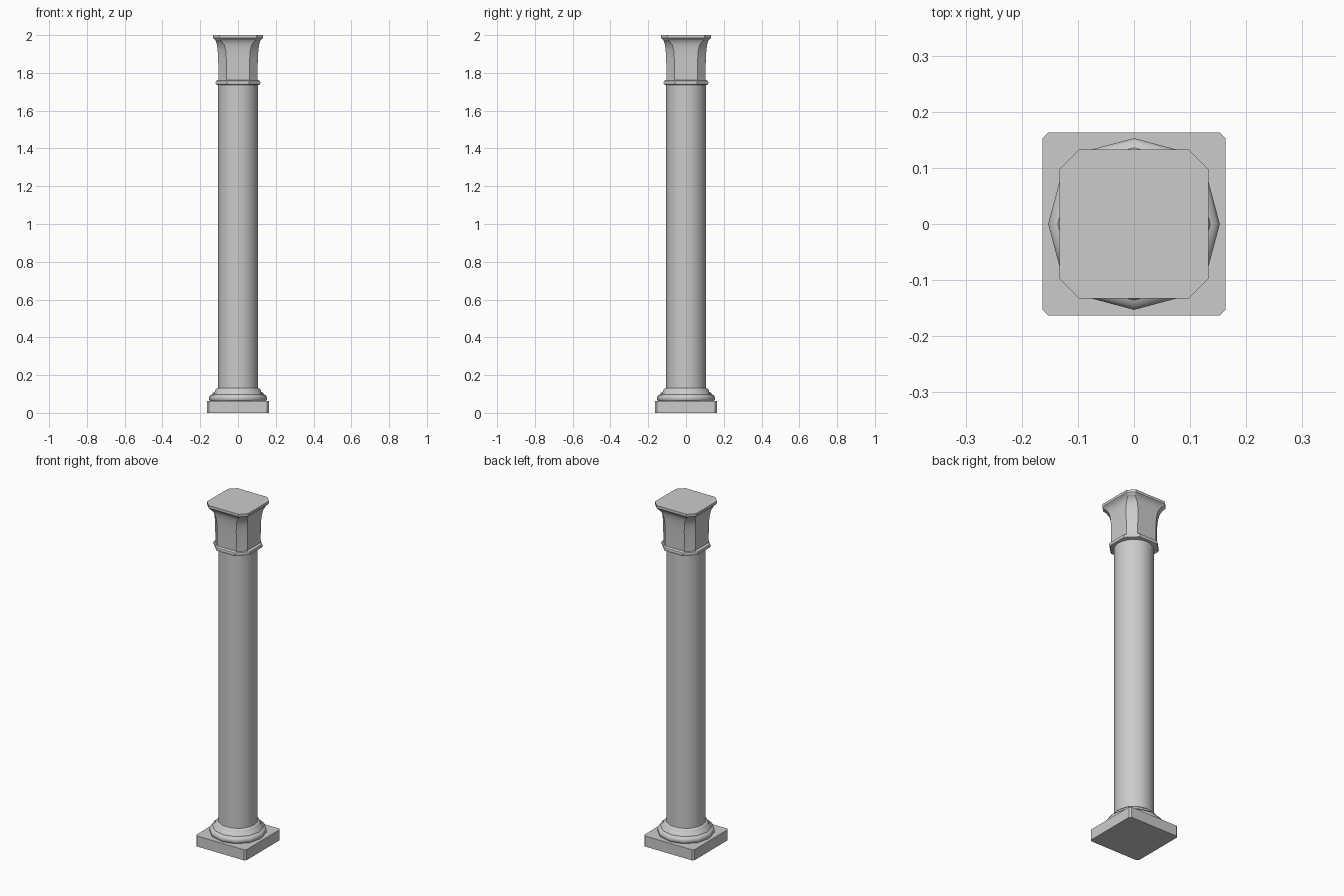
import bpy, bmesh, math

cube = bpy.data.objects.get("Cube")
if cube:
    bpy.data.objects.remove(cube, do_unlink=True)

stone = bpy.data.materials.new("grey_stone")
stone.use_nodes = True
GREY = (0.6, 0.6, 0.6, 1)
stone.diffuse_color = GREY
stone.node_tree.nodes["Principled BSDF"].inputs["Base Color"].default_value = GREY


def round_ring(radius, z, sides):
    steps = [2 * math.pi * i / sides for i in range(sides)]
    return [(radius * math.cos(a), radius * math.sin(a), z) for a in steps]


def clipped_square(half, edge, z):
    # Square with its corners cut; edge is half the length of each straight side
    ring = []
    for k in range(4):
        c, s = round(math.cos(k * math.pi / 2)), round(math.sin(k * math.pi / 2))
        for x, y in ((half, -edge), (half, edge)):
            ring.append((c * x - s * y, s * x + c * y, z))
    return ring


def loft(name, rings, smooth_angle=None):
    # Skin a stack of rings and cap both ends
    bm = bmesh.new()
    loops = [[bm.verts.new(p) for p in ring] for ring in rings]
    for low, high in zip(loops, loops[1:]):
        n = len(low)
        for i in range(n):
            j = (i + 1) % n
            bm.faces.new((low[i], low[j], high[j], high[i]))
    bm.faces.new(loops[0][::-1])
    bm.faces.new(loops[-1])
    mesh = bpy.data.meshes.new(name)
    bm.to_mesh(mesh)
    bm.free()
    obj = bpy.data.objects.new(name, mesh)
    bpy.context.collection.objects.link(obj)
    mesh.materials.append(stone)
    if smooth_angle:
        bpy.ops.object.select_all(action='DESELECT')
        obj.select_set(True)
        bpy.context.view_layer.objects.active = obj
        bpy.ops.object.shade_smooth_by_angle(angle=math.radians(smooth_angle))
    return obj


# Square plinth with clipped corners
loft("plinth", [clipped_square(0.163, 0.153, z) for z in (0, 0.062)])

# Twelve-sided moulded base
base = [(0.146, 0.062), (0.153, 0.07), (0.153, 0.083), (0.147, 0.094),
        (0.136, 0.098), (0.134, 0.105), (0.123, 0.111), (0.12, 0.123), (0.108, 0.133)]
loft("base_moulding", [round_ring(r, z, 12) for r, z in base], 50)

# Round shaft
loft("shaft", [round_ring(0.105, z, 24) for z in (0.06, 1.75)], 40)

# Octagonal collar
collar = [(0.106, 1.735), (0.116, 1.739), (0.119, 1.748), (0.116, 1.757), (0.106, 1.762)]
loft("collar", [clipped_square(h, h * 0.5, z) for h, z in collar], 42)

# Flared capital and its slab
capital = [(0.103, 0.062, 1.75), (0.105, 0.062, 1.88), (0.108, 0.065, 1.92),
           (0.112, 0.073, 1.95), (0.118, 0.09, 1.97), (0.122, 0.097, 1.975)]
loft("capital", [clipped_square(*c) for c in capital], 30)
slab = [(0.122, 0.097, 1.975), (0.133, 0.097, 1.985), (0.133, 0.097, 2.0)]
loft("capital_slab", [clipped_square(*c) for c in slab])
